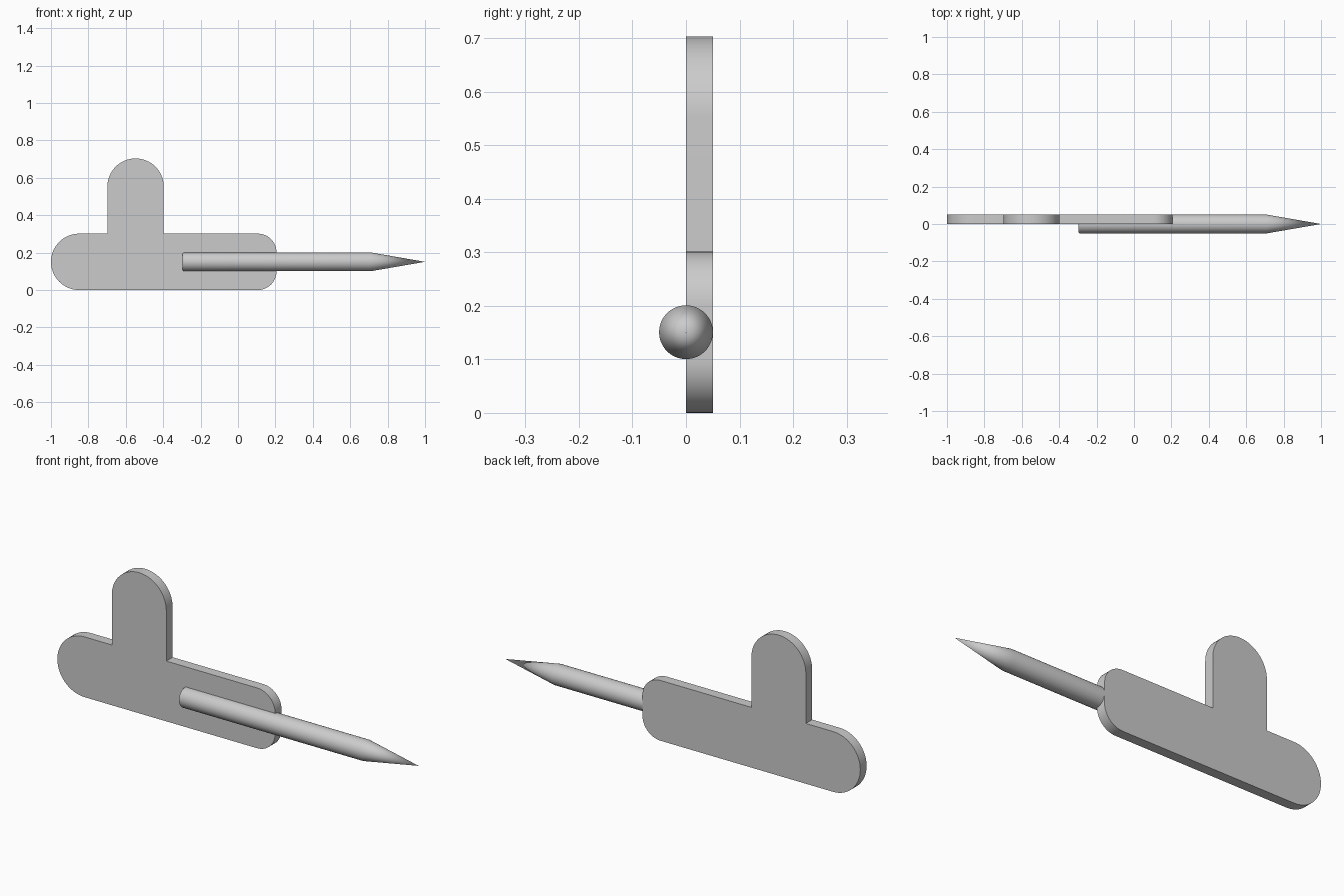
import bpy, bmesh, math
from mathutils import Matrix, Vector

cube = bpy.data.objects.get("Cube")
if cube:
    bpy.data.objects.remove(cube, do_unlink=True)

S = 1.005                       # unit size of the layout
H = 0.3 * S                     # bar height and upright width
R = H / 2                       # round end radius
THICK = 0.05 * S

grey = bpy.data.materials.new("light_grey")
grey.use_nodes = True
grey.diffuse_color = (0.6, 0.6, 0.6, 1)
grey.node_tree.nodes["Principled BSDF"].inputs["Base Color"].default_value = (0.6, 0.6, 0.6, 1)


def finish(bm, name):
    """Turn a bmesh into a smooth-shaded object with sharp edges kept."""
    bmesh.ops.recalc_face_normals(bm, faces=bm.faces)
    mesh = bpy.data.meshes.new(name)
    bm.to_mesh(mesh)
    bm.free()
    mesh.materials.append(grey)
    obj = bpy.data.objects.new(name, mesh)
    bpy.context.collection.objects.link(obj)
    bpy.ops.object.select_all(action='DESELECT')
    obj.select_set(True)
    bpy.context.view_layer.objects.active = obj
    bpy.ops.object.shade_smooth_by_angle(angle=math.radians(30))
    return obj


def arc(cx, cz, r, start, end, steps):
    angles = [math.radians(start + (end - start) * i / steps) for i in range(steps + 1)]
    return [(cx + r * math.cos(a), cz + r * math.sin(a)) for a in angles]


# Flat handle plate: bar with a round left end, upright tab with a round top
right = -1 + 1.2 * S
corner = 0.1 * S
tab_left, tab_right = -1 + 0.3 * S, -1 + 0.6 * S
outline = (arc(right - corner, corner, corner, -90, 0, 12)
           + arc(right - corner, H - corner, corner, 0, 90, 12)
           + [(tab_right, H)]
           + arc((tab_left + tab_right) / 2, 0.7 * S - R, R, 0, 180, 32)
           + [(tab_left, H)]
           + arc(-1 + R, R, R, 90, 270, 32))
bm = bmesh.new()
face = bm.faces.new([bm.verts.new((x, 0, z)) for x, z in outline])
extruded = bmesh.ops.extrude_face_region(bm, geom=[face])
bmesh.ops.translate(bm, vec=(0, THICK, 0),
                    verts=[v for v in extruded["geom"] if isinstance(v, bmesh.types.BMVert)])
finish(bm, "handle_plate")

# Pointed rod: lathed about the x axis, with a softened rear rim
rear, shoulder, tip = -1 + 0.7 * S, -1 + 1.7 * S, 1.0
rad, soft = 0.05 * S, 0.01
profile = ([(rear, 0)] + arc(rear + soft, rad - soft, soft, 180, 90, 5)
           + [(shoulder, rad), (tip, 0)])
bm = bmesh.new()
verts = [bm.verts.new((x, 0, r)) for x, r in profile]
edges = [bm.edges.new(pair) for pair in zip(verts, verts[1:])]
bmesh.ops.spin(bm, geom=verts + edges, cent=(0, 0, 0), axis=(1, 0, 0),
               angle=math.tau, steps=48, use_merge=True)
bmesh.ops.remove_doubles(bm, verts=bm.verts, dist=1e-5)
bmesh.ops.transform(bm, matrix=Matrix.Translation(Vector((0, 0, R))), verts=bm.verts)
finish(bm, "pointed_rod")
